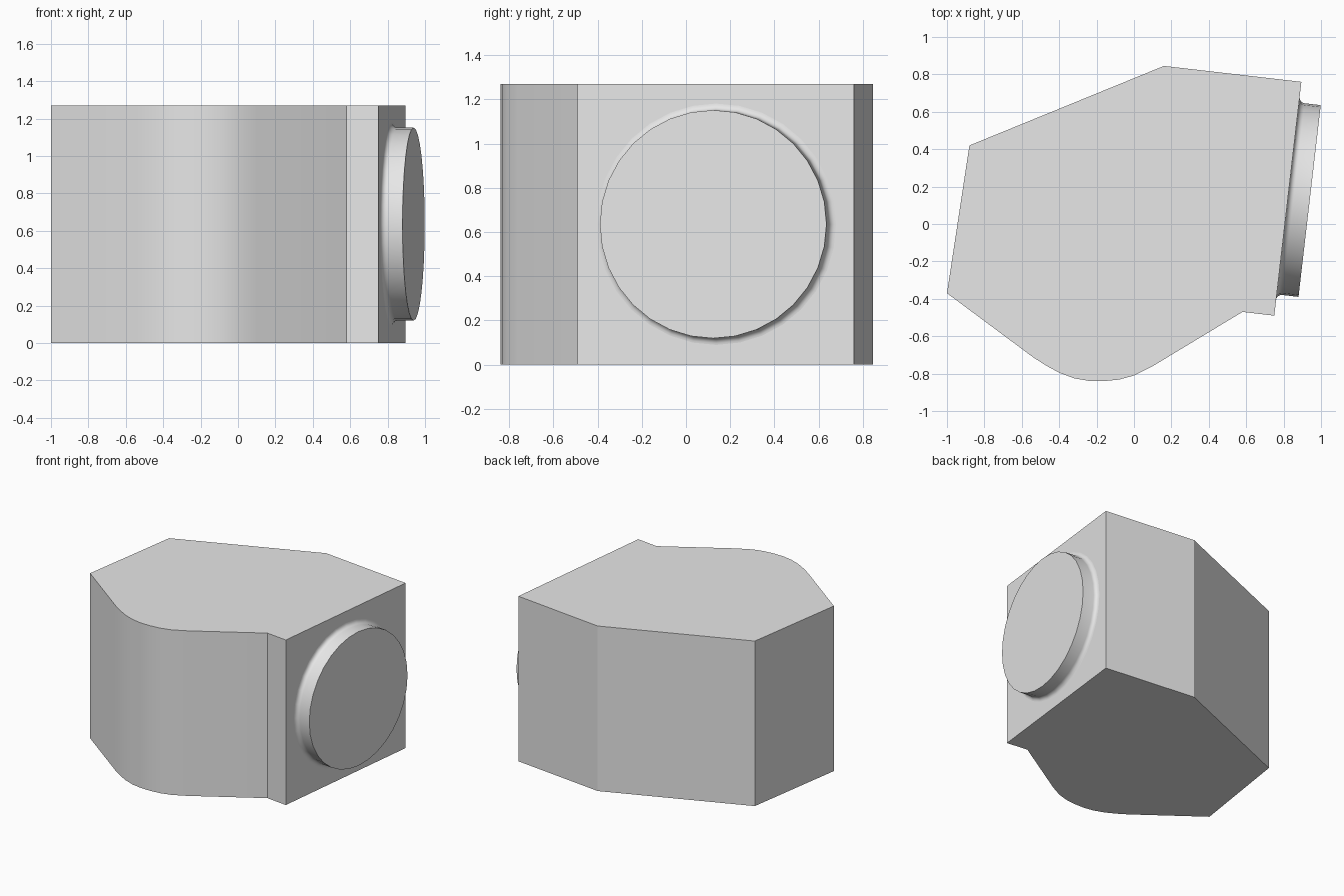
import bpy, bmesh, math
from mathutils import Vector, Matrix

cube = bpy.data.objects.get("Cube")
if cube:
    bpy.data.objects.remove(cube, do_unlink=True)

HEIGHT = 1.27

grey = bpy.data.materials.new("light_grey")
grey.use_nodes = True
grey.diffuse_color = (0.8, 0.8, 0.8, 1)
grey.node_tree.nodes["Principled BSDF"].inputs["Base Color"].default_value = (0.8, 0.8, 0.8, 1)


def finish(name, bm, angle):
    bmesh.ops.recalc_face_normals(bm, faces=bm.faces)
    mesh = bpy.data.meshes.new(name)
    bm.to_mesh(mesh)
    bm.free()
    mesh.materials.append(grey)
    obj = bpy.data.objects.new(name, mesh)
    bpy.context.collection.objects.link(obj)
    bpy.ops.object.select_all(action='DESELECT')
    obj.select_set(True)
    bpy.context.view_layer.objects.active = obj
    bpy.ops.object.shade_smooth_by_angle(angle=math.radians(angle))
    return obj


# Body: plan outline with a rounded nose, extruded upward
near, far = Vector((0.75, -0.49)), Vector((0.895, 0.76))
nose = [(-0.54, -0.712), (-0.47, -0.757), (-0.40, -0.795), (-0.32, -0.825),
        (-0.24, -0.839), (-0.16, -0.84), (-0.08, -0.832), (0, -0.81), (0.1, -0.76)]
outline = [(-0.88, 0.42), (-1, -0.37)] + nose + [(0.58, -0.47), near, far, (0.16, 0.845)]
bm = bmesh.new()
base = bm.faces.new([bm.verts.new((p[0], p[1], 0)) for p in outline])
top = bmesh.ops.extrude_face_region(bm, geom=[base])["geom"]
bmesh.ops.translate(bm, vec=(0, 0, HEIGHT),
                    verts=[v for v in top if isinstance(v, bmesh.types.BMVert)])
finish("body", bm, 15)

# Round boss: lathed profile with a small fillet where it meets the side face
RADIUS, DEPTH, FILLET, SIDES = 0.516, 0.117, 0.03, 32
profile = [(RADIUS + FILLET * (1 - math.sin(a)), FILLET * (1 - math.cos(a)))
           for a in (math.radians(d) for d in range(0, 91, 15))]
profile.append((RADIUS, DEPTH))
bm = bmesh.new()
rings = []
for r, h in profile:
    rings.append([bm.verts.new((r * math.cos(t), r * math.sin(t), h))
                  for t in (math.tau * i / SIDES for i in range(SIDES))])
for low, high in zip(rings, rings[1:]):
    for i in range(SIDES):
        j = (i + 1) % SIDES
        bm.faces.new((low[i], low[j], high[j], high[i]))
bm.faces.new(rings[-1])
bm.faces.new(rings[0])
boss = finish("round_boss", bm, 40)

# Seat the boss on the slanted side face
along = (far - near).normalized()
normal = Vector((along.y, -along.x, 0))
centre = Vector((0.939, 0.123, HEIGHT / 2)) - normal * DEPTH
turn = Matrix((Vector((along.x, along.y, 0)), Vector((0, 0, 1)), normal)).transposed()
boss.matrix_world = Matrix.Translation(centre) @ turn.to_4x4()
